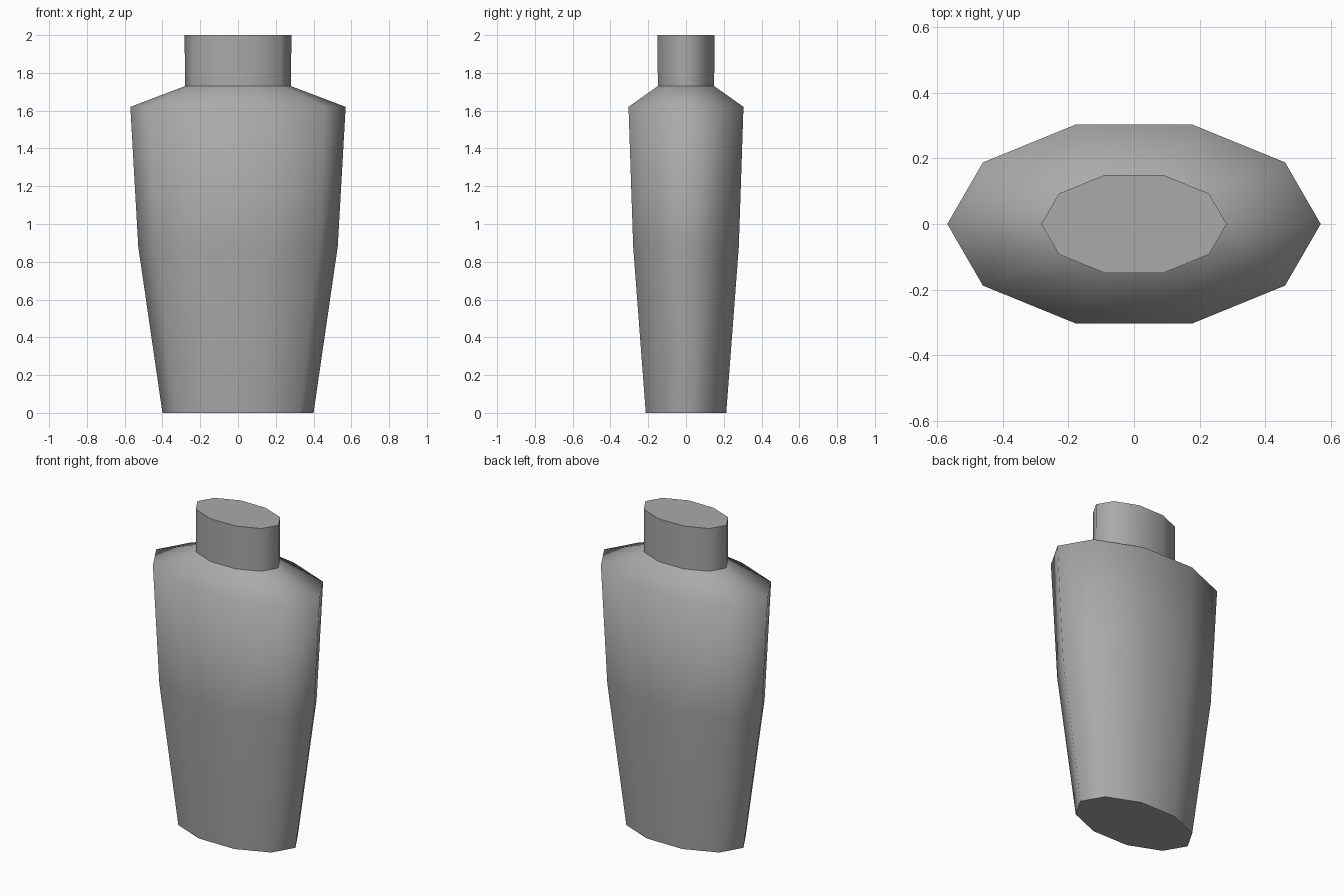
import bpy
import bmesh
from math import cos, sin, tau

SIDES = 10

if "Cube" in bpy.data.objects:
    bpy.data.objects.remove(bpy.data.objects["Cube"], do_unlink=True)

grey = bpy.data.materials.new("plain grey")
grey.use_nodes = True
colour = (0.4, 0.4, 0.4, 1)
grey.diffuse_color = colour
grey.node_tree.nodes["Principled BSDF"].inputs["Base Color"].default_value = colour


def oval_ring(bm, half_width, half_depth, z):
    return [bm.verts.new((half_width * cos(tau * i / SIDES),
                          half_depth * sin(tau * i / SIDES), z))
            for i in range(SIDES)]


# Bottle sections from base to mouth: half width, half depth, height
sections = [(0.40, 0.224, 0), (0.528, 0.294, 0.88), (0.57, 0.32, 1.62),
            (0.28, 0.157, 1.73), (0.283, 0.158, 2)]

bm = bmesh.new()
rings = [oval_ring(bm, *s) for s in sections]
for low, high in zip(rings, rings[1:]):
    for i in range(SIDES):
        j = (i + 1) % SIDES
        bm.faces.new((low[i], low[j], high[j], high[i])).smooth = True

# Flat base and closed mouth
bm.faces.new(rings[0][::-1])
bm.faces.new(rings[-1])

# Crisp rims at the base, the neck joint and the mouth
for ring in (rings[0], rings[3], rings[4]):
    for i in range(SIDES):
        bm.edges.get((ring[i], ring[(i + 1) % SIDES])).smooth = False

mesh = bpy.data.meshes.new("bottle")
bm.to_mesh(mesh)
bm.free()
mesh.materials.append(grey)
bottle = bpy.data.objects.new("bottle", mesh)
bpy.context.collection.objects.link(bottle)
